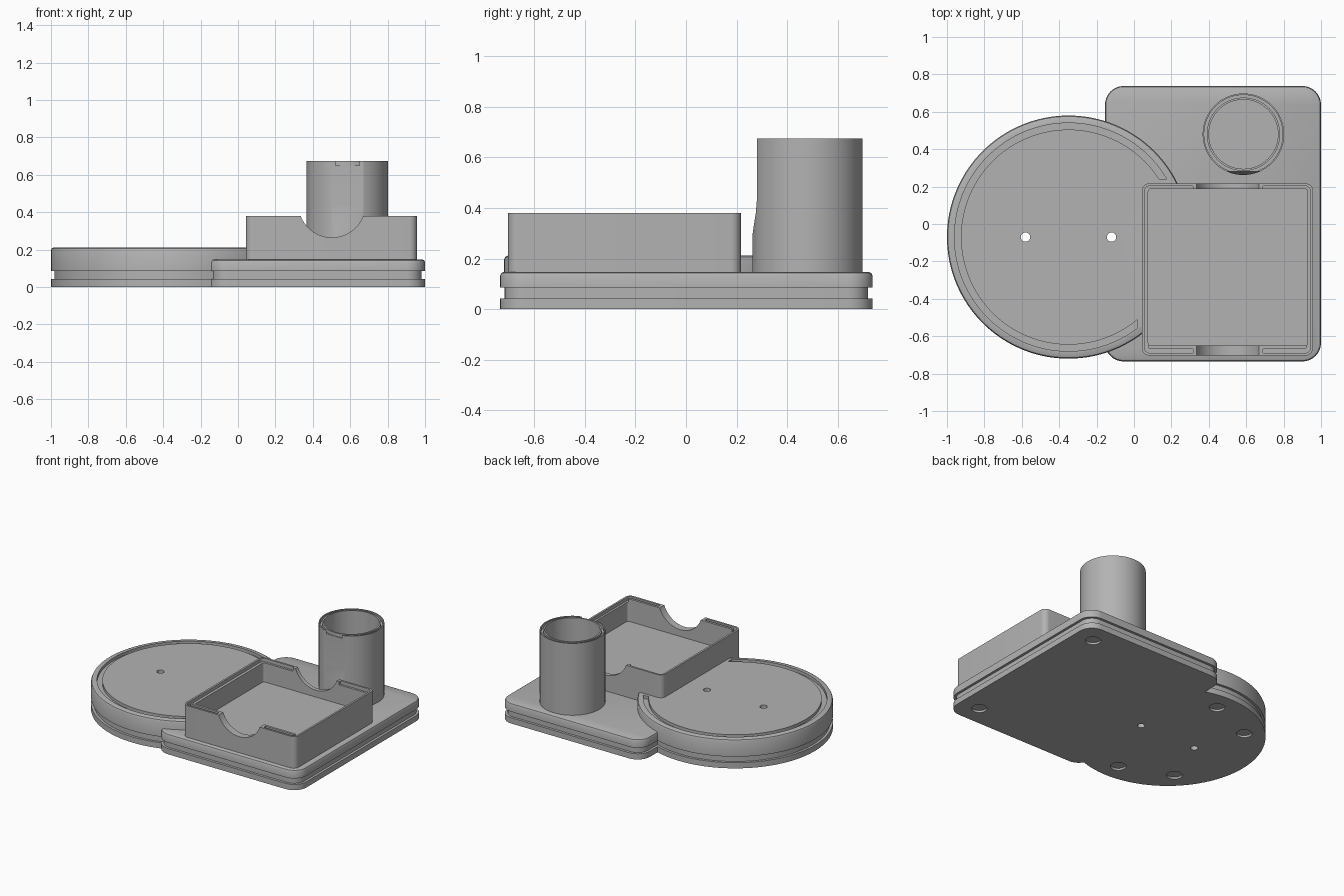
import bpy, bmesh, math
from mathutils import Matrix, Vector

if "Cube" in bpy.data.objects:
    bpy.data.objects.remove(bpy.data.objects["Cube"])

GREY = (0.45, 0.45, 0.45, 1)
grey = bpy.data.materials.new("plain_grey")
grey.use_nodes = True
grey.diffuse_color = GREY
grey.node_tree.nodes["Principled BSDF"].inputs["Base Color"].default_value = GREY


def finish(name, bm):
    bmesh.ops.recalc_face_normals(bm, faces=bm.faces)
    mesh = bpy.data.meshes.new(name)
    bm.to_mesh(mesh)
    bm.free()
    mesh.materials.append(grey)
    obj = bpy.data.objects.new(name, mesh)
    bpy.context.collection.objects.link(obj)
    return obj


def outline(x0, x1, y0, y1, r, inset, steps):
    """Rounded rectangle moved inward by inset; a full radius gives a circle."""
    rad = max(r - inset, 0.004)
    pts = []
    corners = ((x1, y1, -1, -1), (x0, y1, 1, -1), (x0, y0, 1, 1), (x1, y0, -1, 1))
    for q, (cx, cy, sx, sy) in enumerate(corners):
        cx += sx * (inset + rad)
        cy += sy * (inset + rad)
        for i in range(steps + 1):
            a = math.pi / 2 * (q + i / steps)
            pts.append((cx + rad * math.cos(a), cy + rad * math.sin(a)))
    return pts


def loft(name, rect, r, profile, ring=False, steps=8):
    """Sweep an (inset, z) profile around an outline; ring closes the profile."""
    bm = bmesh.new()
    rows = [[bm.verts.new((x, y, z)) for x, y in outline(*rect, r, inset, steps)]
            for inset, z in profile]
    n = len(rows[0])
    pairs = list(zip(rows, rows[1:]))
    if ring:
        pairs.append((rows[-1], rows[0]))
    else:
        bm.faces.new(rows[0])
        bm.faces.new(rows[-1])
    for a, b in pairs:
        for i in range(n):
            j = (i + 1) % n
            bm.faces.new((a[i], a[j], b[j], b[i]))
    bmesh.ops.remove_doubles(bm, verts=bm.verts, dist=1e-5)
    return finish(name, bm)


def circle(x, y, r):
    return (x - r, x + r, y - r, y + r)


def block(x0, x1, y0, y1, z0, z1):
    bm = bmesh.new()
    bmesh.ops.create_cube(bm, size=1)
    bmesh.ops.scale(bm, vec=(x1 - x0, y1 - y0, z1 - z0), verts=bm.verts)
    bmesh.ops.translate(bm, vec=((x0 + x1) / 2, (y0 + y1) / 2, (z0 + z1) / 2), verts=bm.verts)
    return finish("cutter", bm)


def cylinder(centre, r, depth, turn=0, sides=32):
    bm = bmesh.new()
    place = Matrix.Translation(centre) @ Matrix.Rotation(turn, 4, 'X')
    bmesh.ops.create_cone(bm, cap_ends=True, segments=sides, radius1=r, radius2=r,
                          depth=depth, matrix=place)
    return finish("cutter", bm)


def cut(obj, cutters):
    for cutter in cutters:
        mod = obj.modifiers.new("cut", 'BOOLEAN')
        mod.operation = 'DIFFERENCE'
        mod.solver = 'EXACT'
        mod.object = cutter
        bpy.context.view_layer.update()
        graph = bpy.context.evaluated_depsgraph_get()
        mesh = bpy.data.meshes.new_from_object(obj.evaluated_get(graph))
        obj.modifiers.clear()
        obj.data = mesh
        bpy.data.objects.remove(cutter)
    return obj


# Edge profile shared by the disc and the plate: two layers with a seam groove
def layers(top):
    return [(0, 0), (0, 0.042), (0.018, 0.042), (0.018, 0.086), (0, 0.086),
            (0, top - 0.016), (0.005, top - 0.005), (0.016, top)]


DX, DY, DR = -0.35, -0.07, 0.65

# Round dish with screw holes, foot recesses and an open ring groove
disc = loft("round_base", circle(DX, DY, DR), DR, layers(0.212), steps=32)
plate = loft("rectangular_base", (-0.155, 1, -0.735, 0.738), 0.1, layers(0.148))
for x in (DX - 0.23, DX + 0.23):
    for part in (disc, plate):
        cut(part, [cylinder((x, DY, 0.1), 0.025, 0.5)])
for angle in (90, 135, 225, 270):
    a = math.radians(angle)
    cut(disc, [cylinder((DX + 0.51 * math.cos(a), DY + 0.51 * math.sin(a), 0), 0.052, 0.03)])
for y in (-0.585, 0.59):
    cut(plate, [cylinder((0.85, y, 0), 0.052, 0.03)])
groove = loft("cutter", circle(DX, DY, DR), DR,
              [(0.04, 0.19), (0.04, 0.3), (0.075, 0.3), (0.075, 0.19)], ring=True, steps=32)
cut(groove, [block(0.02, 1, -1, 0.24, 0.1, 0.4)])
cut(disc, [groove])

# Square tray with a rim ledge and finger notches front and back
TRAY = (0.042, 0.957, -0.703, 0.217)
tray = loft("square_tray", TRAY, 0.04, [(0, 0.1), (0, 0.38)])
cavity = loft("cutter", (0.076, 0.928, -0.65, 0.188), 0.015, [(0, 0.215), (0, 0.5)])
ledge = loft("cutter", TRAY, 0.04,
             [(0.014, 0.355), (0.014, 0.45), (0.036, 0.45), (0.036, 0.355)], ring=True)
cut(ledge, [block(0.315, 0.69, -1, 1, 0.3, 0.5)])
notch = cylinder((0.502, -0.24, 0.444), 0.179, 1.2, math.pi / 2, 64)
cut(tray, [cavity, ledge, notch])

# Tall cup with a grooved rim, shaved flat on the side facing the tray
cup = loft("cup", circle(0.585, 0.48, 0.218), 0.218,
           [(0, 0.1), (0, 0.675), (0.008, 0.675), (0.008, 0.65), (0.022, 0.65),
            (0.022, 0.675), (0.033, 0.675), (0.033, 0.17)], steps=16)
bm = bmesh.new()
side = [(0.2, 0.28), (0.261, 0.28), (0.268, 0.33), (0.276, 0.38), (0.28, 0.43), (0.28, 0.8), (0.2, 0.8)]
face = bm.faces.new([bm.verts.new((0.3, y, z)) for y, z in side])
moved = bmesh.ops.extrude_face_region(bm, geom=[face])["geom"]
bmesh.ops.translate(bm, vec=Vector((0.6, 0, 0)),
                    verts=[v for v in moved if isinstance(v, bmesh.types.BMVert)])
cut(cup, [finish("cutter", bm)])

# Smooth the round walls and keep the edges crisp
bpy.ops.object.select_all(action='DESELECT')
for part in (disc, plate, tray, cup):
    part.select_set(True)
    bpy.context.view_layer.objects.active = part
bpy.ops.object.shade_smooth_by_angle(angle=math.radians(25))
